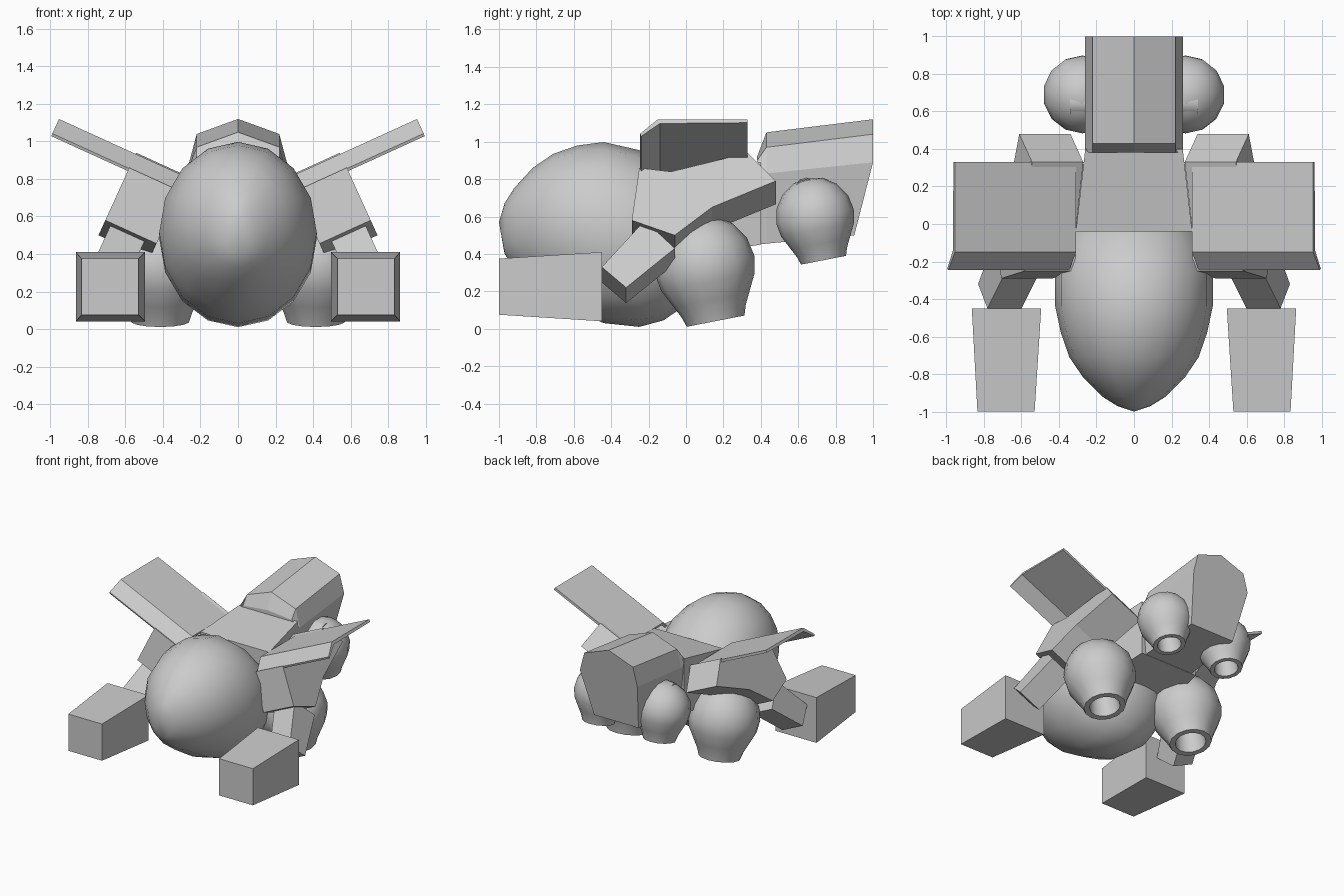
import bpy, bmesh, math
from mathutils import Vector

if "Cube" in bpy.data.objects:
    bpy.data.objects.remove(bpy.data.objects["Cube"])

TILT = math.radians(24.5)
U = Vector((math.cos(TILT), 0, math.sin(TILT)))    # outward along the wing
V = Vector((math.sin(TILT), 0, -math.cos(TILT)))   # down and out


def loft(name, rings, mirror=False, smooth=None):
    """Skin a list of equal rings (single point rings make tips)."""
    bm = bmesh.new()
    rows = [[bm.verts.new(p) for p in r] for r in rings]
    for a, b in zip(rows, rows[1:]):
        n = max(len(a), len(b))
        for i in range(n):
            j = (i + 1) % n
            if len(a) == 1:
                bm.faces.new((a[0], b[i], b[j]))
            elif len(b) == 1:
                bm.faces.new((a[i], b[0], a[j]))
            else:
                bm.faces.new((a[i], b[i], b[j], a[j]))
    for r in (rows[0], rows[-1]):
        if len(r) > 2:
            bm.faces.new(r)
    bmesh.ops.recalc_face_normals(bm, faces=bm.faces)
    me = bpy.data.meshes.new(name)
    bm.to_mesh(me)
    bm.free()
    ob = bpy.data.objects.new(name, me)
    bpy.context.collection.objects.link(ob)
    if mirror:
        ob.modifiers.new("Mirror", 'MIRROR').use_mirror_merge = False
    if smooth:
        bpy.ops.object.select_all(action='DESELECT')
        ob.select_set(True)
        bpy.context.view_layer.objects.active = ob
        bpy.ops.object.shade_smooth_by_angle(angle=math.radians(smooth))
    return ob


def slab(name, profile, origin, width):
    """Extrude a (y, v) profile inwards along the tilted wing direction."""
    outer = [Vector(origin) + V * v + Vector((0, y, 0)) for y, v in profile]
    return loft(name, [outer, [p - U * width for p in outer]], mirror=True)


def rect(y, x0, x1, z0, z1):
    return [(x0, y, z0), (x1, y, z0), (x1, y, z1), (x0, y, z1)]


# Egg-shaped cockpit: y, bottom, top, half width
egg = [(-.97, .40, .67, .09), (-.92, .33, .75, .17), (-.82, .24, .86, .27),
       (-.71, .17, .935, .345), (-.58, .09, .98, .39), (-.44, .03, .998, .42),
       (-.25, .01, .955, .42), (-.12, .045, .86, .38), (-.04, .10, .78, .34),
       (.04, .20, .68, .25), (.09, .32, .56, .13)]
rings = [[(0, -1.0, .57)]]
for y, zb, zt, w in egg:
    rings.append([(w * math.sin(k * math.tau / 16), y,
                   (zb + zt) / 2 + (zt - zb) / 2 * math.cos(k * math.tau / 16))
                  for k in range(16)])
rings.append([(0, .105, .44)])
loft("cockpit", rings, smooth=50)

# Central hull
loft("hull", [rect(-.04, -.31, .31, .38, .82), rect(.40, -.26, .26, .45, .89)])


# Tail block with a ridged roof
def tail_ring(y, ridge, mid, low, bottom, yb, wb):
    return [(0, y, ridge), (.22, y, mid), (.26, y, low), (wb, yb, bottom),
            (-wb, yb, bottom), (-.26, y, low), (-.22, y, mid)]


loft("tail", [tail_ring(.38, .92, .90, .87, .45, .38, .22),
              tail_ring(.43, 1.05, .97, .83, .455, .43, .22),
              tail_ring(1.0, 1.12, 1.04, .89, .50, .90, .20)])

# Tilted wings with a drooping front lip
slab("wing", [(-.15, 0), (.33, 0), (.33, .02), (-.14, .025), (-.24, .10), (-.245, .085)],
     (.955, 0, 1.12), .71)


# Shoulder pods below the wings, profile given as (y, z) on the outer face
def from_z(points, top):
    return [(y, (top - z) / math.cos(TILT)) for y, z in points]


slab("shoulder_pod", from_z([(-.25, .86), (-.29, .58), (-.06, .50), (.14, .65),
                             (.48, .79), (.33, .94), (-.08, .84)], .86),
     (.58, 0, .86), .30)

# Slanted arms
slab("arm", from_z([(-.45, .33), (-.22, .58), (-.06, .43), (-.32, .22)], .86),
     (.54, 0, .86), .20)

# Front boxes
loft("front_box", [rect(-1.0, .53, .835, .075, .375),
                   rect(-.45, .495, .865, .04, .41)], mirror=True)

# Round thrusters with open nozzles
PROFILE = [(.10, -.25), (.19, -.19), (.25, -.10), (.27, 0), (.255, .09), (.205, .19),
           (.175, .25), (.157, .305), (.115, .305), (.10, .13)]


def thruster(name, center, s):
    a = math.radians(11)
    axis = Vector((0, math.sin(a), -math.cos(a)))
    side = Vector((0, math.cos(a), math.sin(a)))
    c = Vector(center)
    rows = [[c - axis * .27 * s]]
    for r, d in PROFILE:
        rows.append([c + axis * d * s + side * (r * s * math.cos(k * math.tau / 14))
                     + Vector((r * s * math.sin(k * math.tau / 14), 0, 0)) for k in range(14)])
    rows.append([c + axis * .13 * s])
    loft(name, rows, mirror=True, smooth=45)


thruster("main_thruster", (.415, .10, .34), 1.0)
thruster("rear_thruster", (.275, .69, .60), .78)

# Axles joining the rear thrusters to the tail
loft("rear_axle", [[(x, .65 + .08 * math.cos(k * math.tau / 12), z + .08 * math.sin(k * math.tau / 12))
                    for k in range(12)] for x, z in ((.10, .74), (.34, .72))],
     mirror=True, smooth=40)
